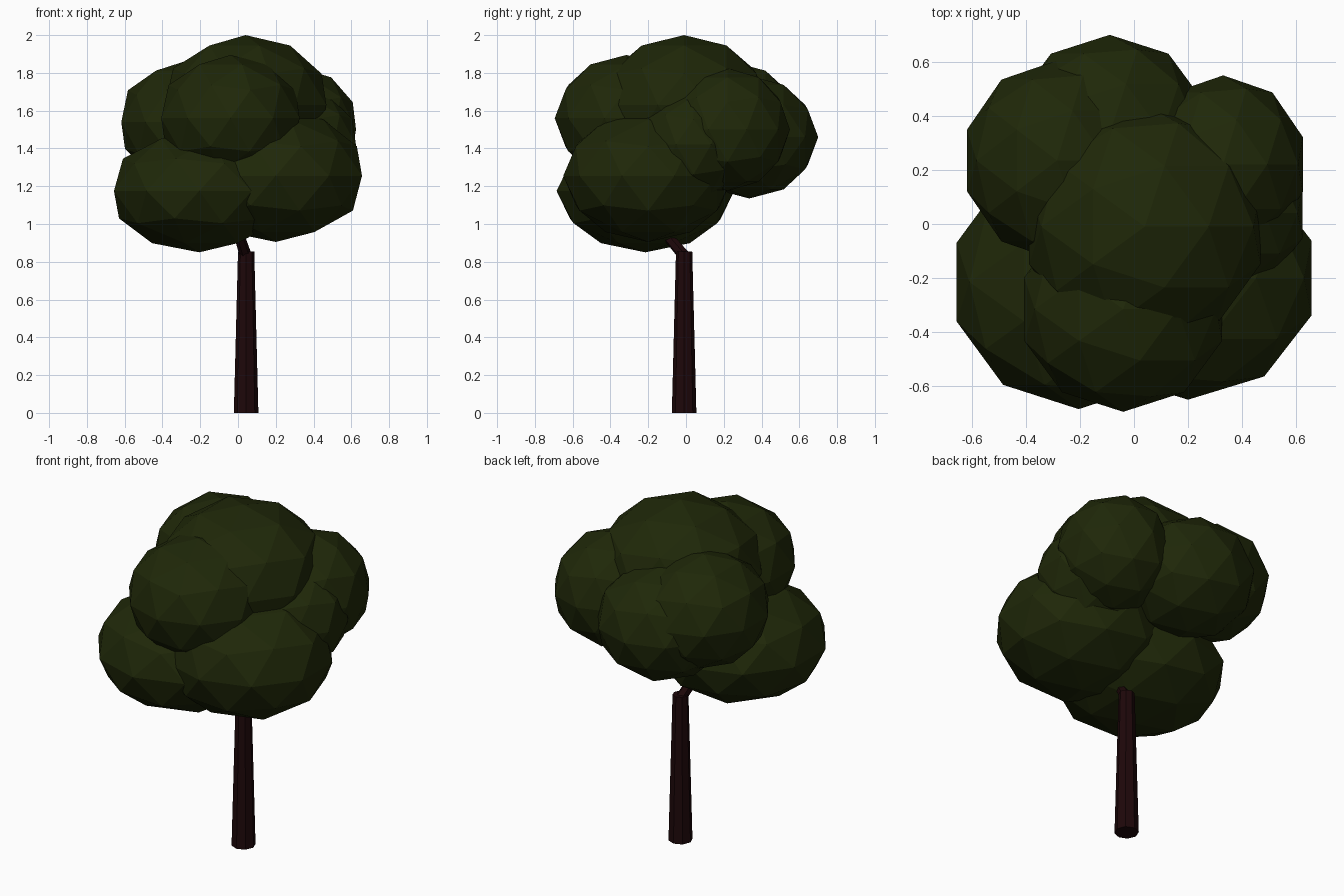
import bpy
from mathutils import Vector

if "Cube" in bpy.data.objects:
    bpy.data.objects.remove(bpy.data.objects["Cube"])

def material(name, rgb):
    m = bpy.data.materials.new(name)
    m.diffuse_color = (*rgb, 1)
    m.use_nodes = True
    m.node_tree.nodes["Principled BSDF"].inputs["Base Color"].default_value = m.diffuse_color
    return m

leaf = material("dark leaf green", (0.0135, 0.0205, 0.0025))
bark = material("dark bark brown", (0.0125, 0.0022, 0.0028))

def limb(name, a, b, r1, r2, sides=8):
    """Tapered flat-sided limb from point a to point b."""
    a, b = Vector(a), Vector(b)
    d = b - a
    bpy.ops.mesh.primitive_cone_add(vertices=sides, radius1=r1, radius2=r2,
                                    depth=d.length, location=(a + b) / 2)
    o = bpy.context.object
    o.rotation_euler = d.to_track_quat('Z', 'Y').to_euler()
    o.name = name
    o.data.materials.append(bark)

def clump(name, loc, size):
    """Faceted, squashed leaf clump."""
    bpy.ops.mesh.primitive_ico_sphere_add(subdivisions=2, radius=1, location=loc)
    o = bpy.context.object
    o.scale = size
    o.name = name
    o.data.materials.append(leaf)

# trunk and the branch entering the crown
limb("trunk", (0.043, -0.01, 0), (0.043, -0.01, 0.855), 0.065, 0.043)
limb("branch", (0.045, 0.0, 0.82), (-0.02, -0.17, 1.02), 0.032, 0.025, 6)

# crown
clump("clump_front_left", (-0.205, -0.215, 1.175), (0.475, 0.47, 0.325))
clump("clump_front_right", (0.20, -0.20, 1.255), (0.48, 0.45, 0.35))
clump("clump_top", (0.04, -0.01, 1.63), (0.45, 0.45, 0.37))
clump("clump_front_upper", (-0.04, -0.315, 1.56), (0.385, 0.38, 0.335))
clump("clump_back_left", (-0.285, 0.235, 1.54), (0.35, 0.37, 0.32))
clump("clump_back", (-0.09, 0.335, 1.46), (0.37, 0.365, 0.325))
clump("clump_back_right", (0.33, 0.22, 1.50), (0.31, 0.33, 0.325))
clump("clump_right_inner", (0.315, 0.04, 1.42), (0.325, 0.30, 0.30))
